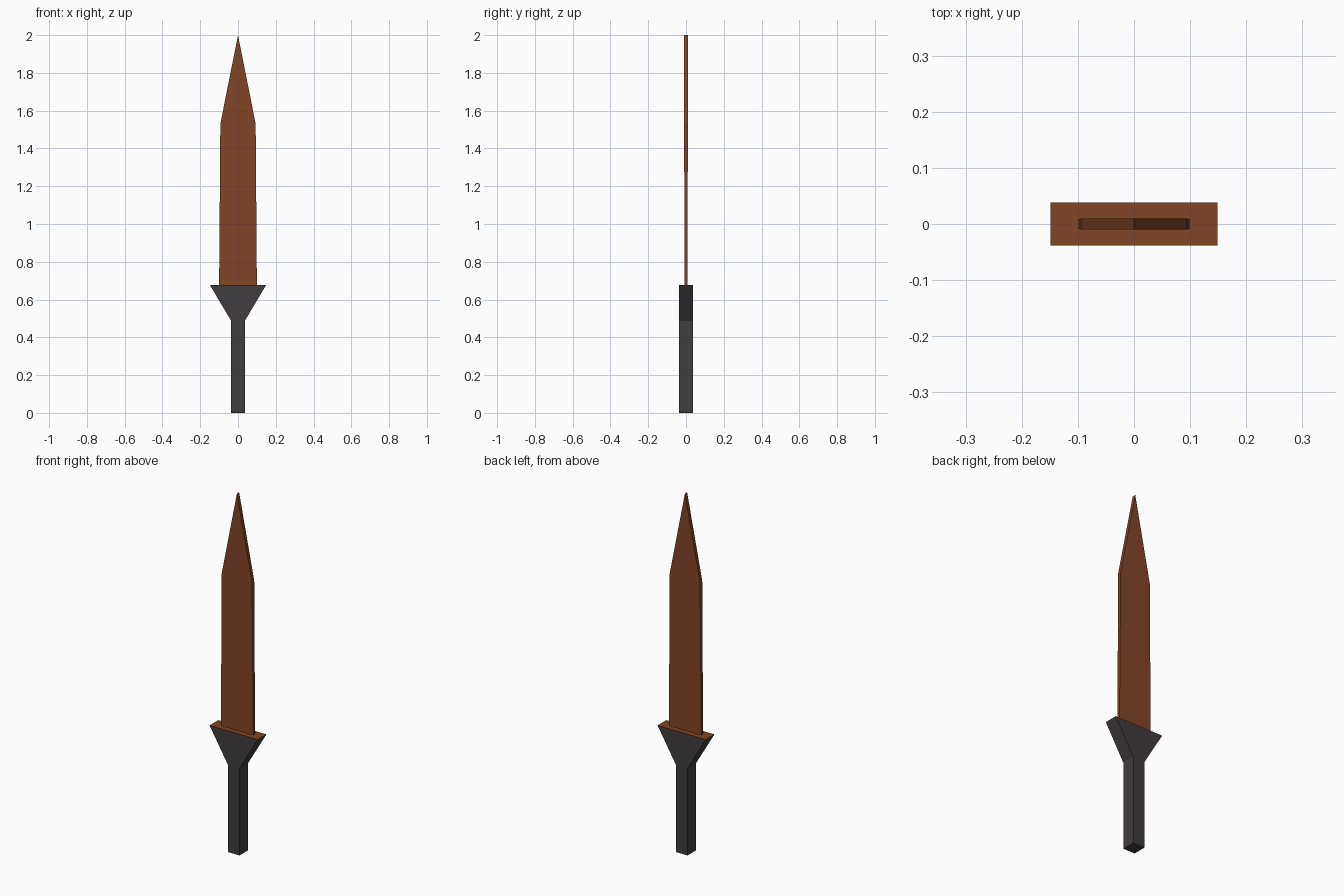
import bpy, bmesh

if "Cube" in bpy.data.objects:
    bpy.data.objects.remove(bpy.data.objects["Cube"])


def material(name, rgb):
    m = bpy.data.materials.new(name)
    m.diffuse_color = (*rgb, 1)
    m.use_nodes = True
    m.node_tree.nodes["Principled BSDF"].inputs["Base Color"].default_value = m.diffuse_color
    return m


brown = material("rust_brown", (0.225, 0.058, 0.019))
dark = material("charcoal", (0.055, 0.046, 0.047))


def loft(name, sections, mats, tip=None):
    """Stack of rectangles (half width, half depth, z), optionally closed by a ridge at (half depth, z)."""
    bm = bmesh.new()
    rings = [[bm.verts.new((sx * w, sy * d, z))
              for sx, sy in ((-1, -1), (1, -1), (1, 1), (-1, 1))]
             for w, d, z in sections]
    for a, b in zip(rings, rings[1:]):
        for i in range(4):
            j = (i + 1) % 4
            bm.faces.new((a[i], a[j], b[j], b[i]))
    bm.faces.new(rings[0][::-1])
    t = rings[-1]
    if tip:
        f, k = (bm.verts.new((0, s * tip[0], tip[1])) for s in (-1, 1))
        bm.faces.new((t[0], t[1], f))
        bm.faces.new((t[2], t[3], k))
        bm.faces.new((t[1], t[2], k, f))
        bm.faces.new((t[3], t[0], f, k))
    else:
        bm.faces.new(t)
    bmesh.ops.recalc_face_normals(bm, faces=bm.faces)
    # upward-facing faces take the last material
    for face in bm.faces:
        if face.normal.z > 0.9:
            face.material_index = len(mats) - 1
    me = bpy.data.meshes.new(name)
    bm.to_mesh(me)
    bm.free()
    for m in mats:
        me.materials.append(m)
    ob = bpy.data.objects.new(name, me)
    bpy.context.collection.objects.link(ob)
    return ob


# grip flaring into the guard, with a brown top plate
loft("grip_and_guard",
     [(0.036, 0.038, 0), (0.036, 0.038, 0.487), (0.149, 0.038, 0.677)],
     [dark, brown])

# blade: narrows slightly, thickens slightly, then runs to a point
loft("blade",
     [(0.1, 0.008, 0.67), (0.0935, 0.0098, 1.53)],
     [brown], tip=(0.0098, 2.0))
